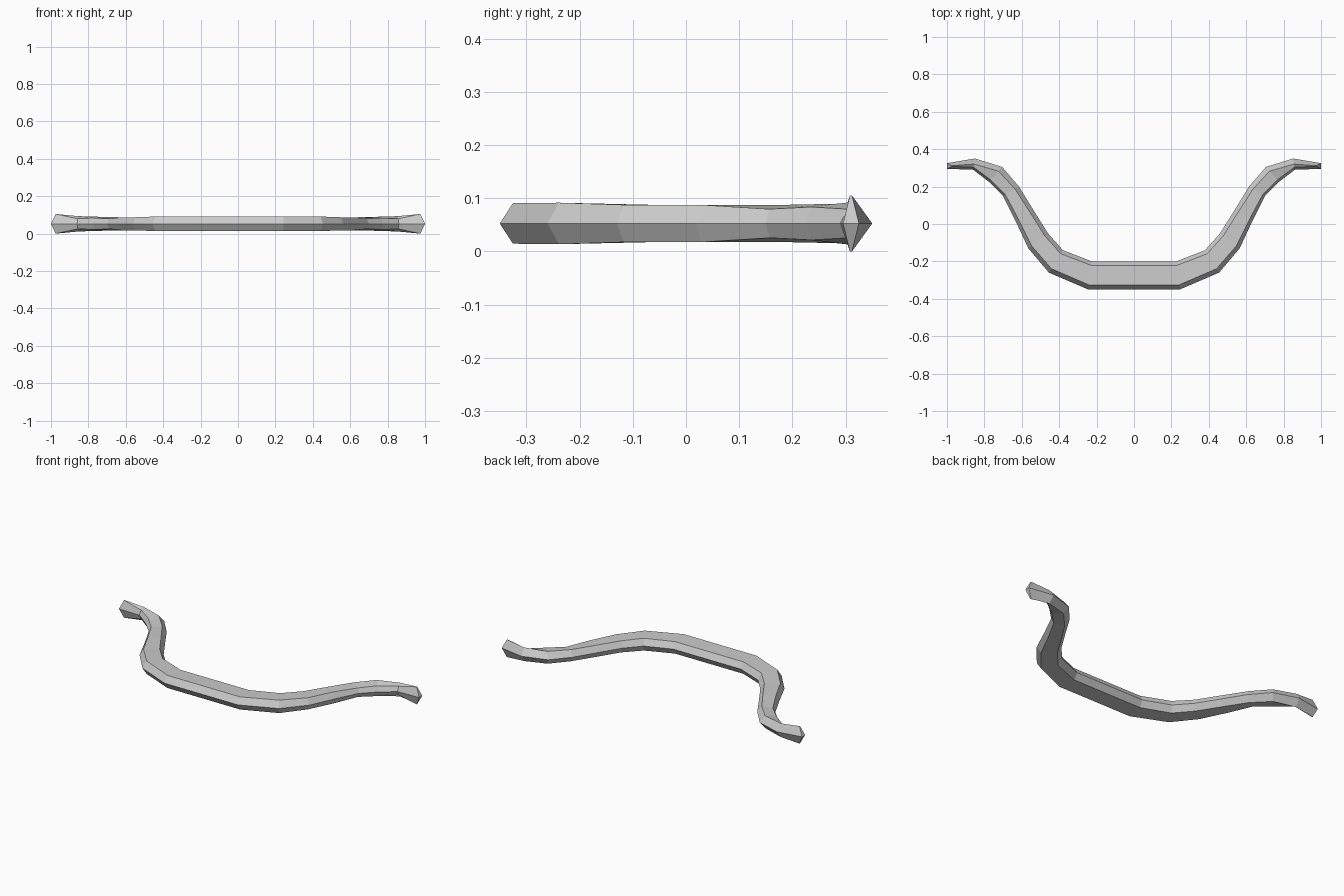
import bpy, bmesh
from mathutils import Vector

if "Cube" in bpy.data.objects:
    bpy.data.objects.remove(bpy.data.objects["Cube"])

MID = 0.0525
# Stations from the middle to the tip:
# inner ridge x, y, outer ridge x, y, inner bevel, outer bevel, inner half height, outer half height
stations = [
    (0.00, -0.20, 0.00, -0.35, 0.022, 0.025, 0.036, 0.038),
    (0.225, -0.20, 0.245, -0.35, 0.022, 0.025, 0.036, 0.038),
    (0.38, -0.14, 0.455, -0.26, 0.022, 0.025, 0.037, 0.039),
    (0.46, -0.05, 0.565, -0.13, 0.022, 0.022, 0.035, 0.035),
    (0.535, 0.07, 0.635, 0.02, 0.022, 0.018, 0.035, 0.035),
    (0.615, 0.20, 0.70, 0.15, 0.025, 0.014, 0.035, 0.027),
    (0.705, 0.305, 0.775, 0.225, 0.03, 0.014, 0.037, 0.031),
    (0.85, 0.35, 0.86, 0.29, 0.03, 0.014, 0.041, 0.027),
    (1.00, 0.325, 1.00, 0.295, 0.013, 0.013, 0.0525, 0.0525),
]


def section(bm, s, side, tip):
    """Six-sided ring: ridge inside and outside, flat top and bottom."""
    inner, outer = Vector(s[0:2]), Vector(s[2:4])
    across = (outer - inner).normalized()
    top_in, top_out = inner + across * s[4], outer - across * s[5]
    if tip:  # end cap is pointed at mid height
        top_in.x -= 0.025
        top_out.x -= 0.025
    ring = [(inner, 0), (top_in, s[6]), (top_out, s[7]),
            (outer, 0), (top_out, -s[7]), (top_in, -s[6])]
    return [bm.verts.new((side * p.x, p.y, MID + h)) for p, h in ring]


# Curved limb, left tip to right tip
bm = bmesh.new()
last = len(stations) - 1
rings = [section(bm, stations[i], -1, i == last) for i in range(last, 0, -1)]
rings += [section(bm, s, 1, i == last) for i, s in enumerate(stations)]
for a, b in zip(rings, rings[1:]):
    for k in range(6):
        n = (k + 1) % 6
        bm.faces.new((a[k], a[n], b[n], b[k]))

# Wedge-shaped end caps
for r in (rings[0], rings[-1]):
    bm.faces.new((r[0], r[1], r[2], r[3]))
    bm.faces.new((r[0], r[3], r[4], r[5]))
bmesh.ops.recalc_face_normals(bm, faces=bm.faces)

mesh = bpy.data.meshes.new("curved_limb")
bm.to_mesh(mesh)
bm.free()
bpy.context.collection.objects.link(bpy.data.objects.new("curved_limb", mesh))
